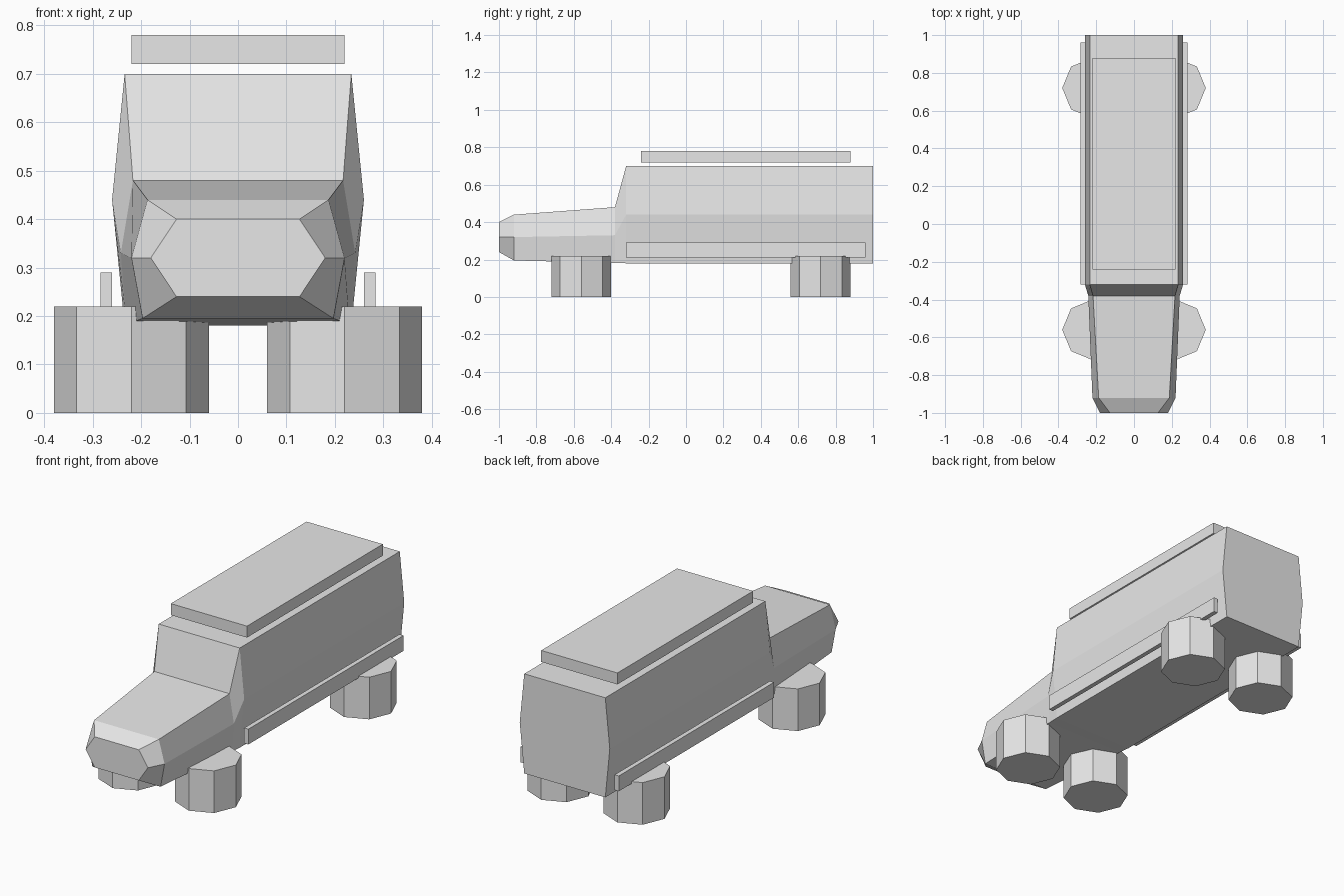
import bpy
import bmesh
from math import cos, sin, pi

cube = bpy.data.objects.get("Cube")
if cube:
    bpy.data.objects.remove(cube, do_unlink=True)

grey = bpy.data.materials.new("plain_grey")
grey.use_nodes = True
grey.diffuse_color = (0.8, 0.8, 0.8, 1)
grey.node_tree.nodes["Principled BSDF"].inputs["Base Color"].default_value = (0.8, 0.8, 0.8, 1)


def loft(name, rings):
    """Skin a closed solid through rings that share one point count."""
    bm = bmesh.new()
    loops = [[bm.verts.new(p) for p in ring] for ring in rings]
    n = len(loops[0])
    for a, b in zip(loops, loops[1:]):
        for i in range(n):
            j = (i + 1) % n
            bm.faces.new((a[i], a[j], b[j], b[i]))
    bm.faces.new(loops[0])
    bm.faces.new(loops[-1])
    bmesh.ops.recalc_face_normals(bm, faces=bm.faces)
    mesh = bpy.data.meshes.new(name)
    bm.to_mesh(mesh)
    bm.free()
    mesh.materials.append(grey)
    obj = bpy.data.objects.new(name, mesh)
    bpy.context.collection.objects.link(obj)
    return obj


def hexagon(y, top, middle, bottom):
    """Six-sided body section from (half width, height) pairs."""
    right = [top, middle, bottom]
    return [(x, y, z) for x, z in right] + [(-x, y, z) for x, z in reversed(right)]


def box(name, x, y, z):
    """Box between the given (low, high) limits."""
    return loft(name, [[(x[0], y[0], h), (x[1], y[0], h),
                        (x[1], y[1], h), (x[0], y[1], h)] for h in z])


# Body: nose, bonnet, windscreen and long cabin
cabin = ((0.234, 0.70), (0.26, 0.44), (0.234, 0.18))
loft("body", [
    hexagon(-1.0, (0.127, 0.40), (0.18, 0.32), (0.127, 0.24)),
    hexagon(-0.92, (0.187, 0.44), (0.22, 0.32), (0.197, 0.195)),
    hexagon(-0.38, (0.217, 0.48), (0.242, 0.33), (0.23, 0.182)),
    hexagon(-0.32, *cabin),
    hexagon(1.0, *cabin),
])

# Raised roof panel
box("roof_panel", (-0.22, 0.22), (-0.24, 0.88), (0.72, 0.78))

# Side rails and upright eight-sided feet
for side, s in (("left", 1), ("right", -1)):
    box(side + "_side_rail", (s * 0.26, s * 0.284), (-0.32, 0.96), (0.21, 0.29))
    for end, y in (("front", -0.56), ("rear", 0.72)):
        loft(f"{end}_{side}_foot", [
            [(s * 0.22 + 0.16 * cos(k * pi / 4), y + 0.16 * sin(k * pi / 4), z)
             for k in range(8)] for z in (0, 0.22)])
